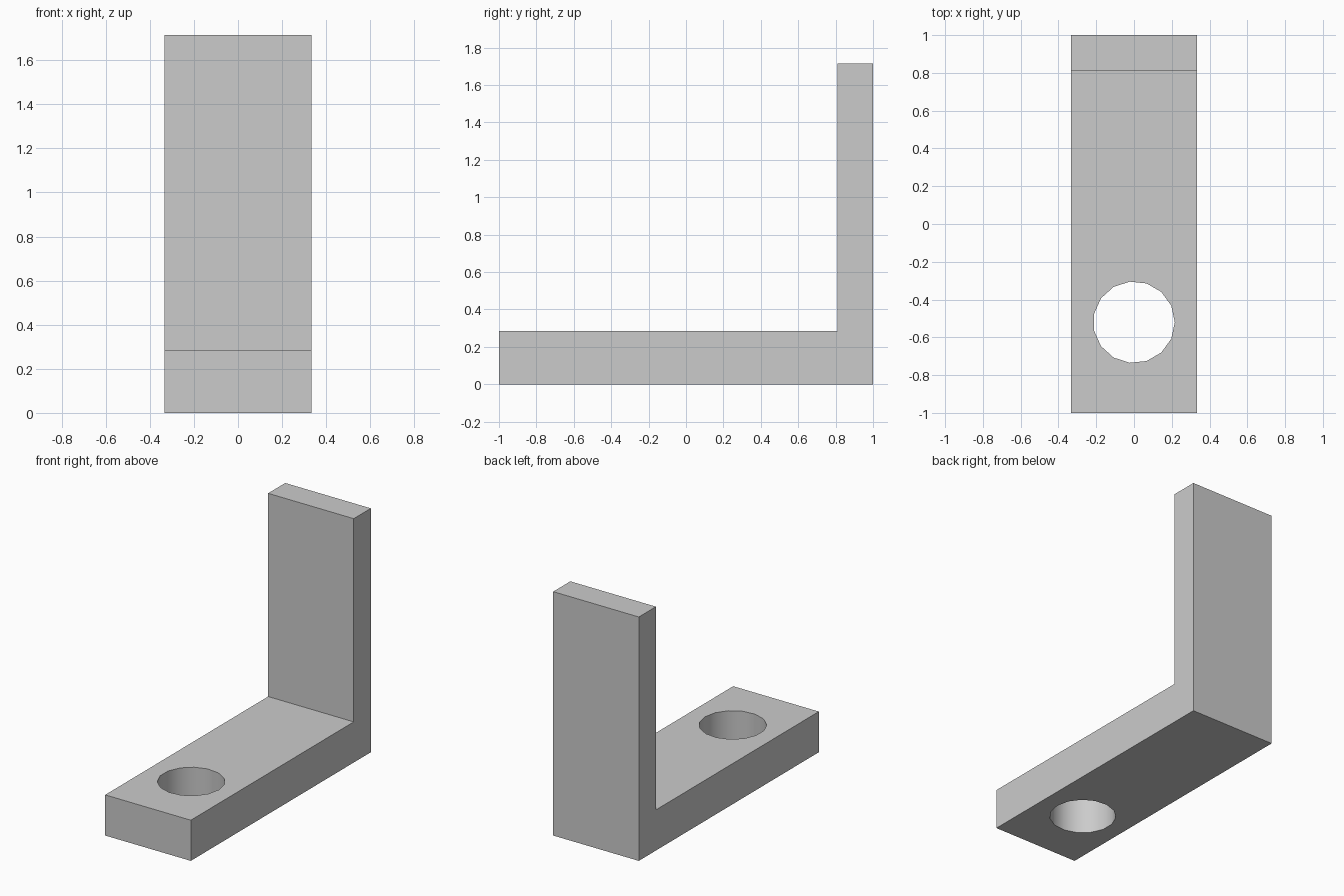
import bpy
import bmesh
import math

cube = bpy.data.objects.get("Cube")
if cube:
    bpy.data.objects.remove(cube, do_unlink=True)

grey = bpy.data.materials.new("plain grey")
grey.use_nodes = True
colour = (0.6, 0.6, 0.6, 1)
grey.diffuse_color = colour
grey.node_tree.nodes["Principled BSDF"].inputs["Base Color"].default_value = colour

HALF_WIDTH = 0.333

# L-shaped bracket: side profile (y, z) extruded across the width
profile = [(-1, 0), (1, 0), (1, 1.715), (0.81, 1.715), (0.81, 0.286), (-1, 0.286)]
bm = bmesh.new()
face = bm.faces.new([bm.verts.new((-HALF_WIDTH, y, z)) for y, z in profile])
side = bmesh.ops.extrude_face_region(bm, geom=[face])
verts = [v for v in side["geom"] if isinstance(v, bmesh.types.BMVert)]
bmesh.ops.translate(bm, verts=verts, vec=(2 * HALF_WIDTH, 0, 0))
bmesh.ops.recalc_face_normals(bm, faces=bm.faces)
mesh = bpy.data.meshes.new("bracket")
bm.to_mesh(mesh)
bm.free()
bracket = bpy.data.objects.new("bracket", mesh)
bpy.context.collection.objects.link(bracket)
mesh.materials.append(grey)

# Round bolt hole through the foot, with a vertex on the +x side
bpy.ops.mesh.primitive_cylinder_add(vertices=15, radius=0.216, depth=1,
                                    location=(0, -0.52, 0.14),
                                    rotation=(0, 0, -math.pi / 2))
cutter = bpy.context.object
cutter.name = "hole_cutter"
cutter.data.materials.append(grey)

cut = bracket.modifiers.new("bolt hole", 'BOOLEAN')
cut.object = cutter
cut.solver = 'EXACT'
bpy.ops.object.select_all(action='DESELECT')
bracket.select_set(True)
bpy.context.view_layer.objects.active = bracket
bpy.ops.object.modifier_apply(modifier=cut.name)
bpy.data.objects.remove(cutter, do_unlink=True)

# Smooth hole wall, sharp bracket edges
bpy.ops.object.shade_smooth_by_angle(angle=math.radians(30))
